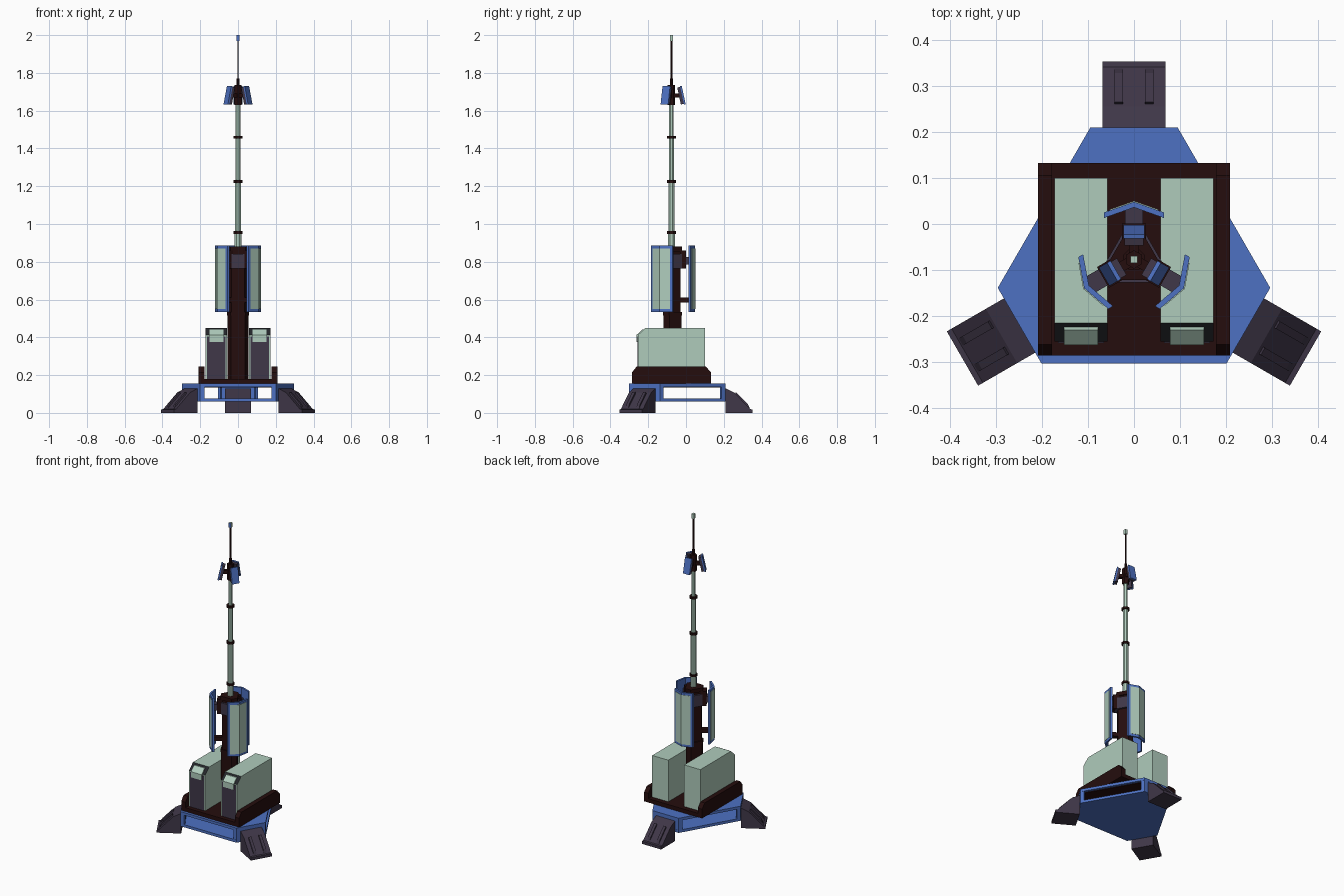
import bpy, bmesh, math
from mathutils import Matrix, Vector

if "Cube" in bpy.data.objects:
    bpy.data.objects.remove(bpy.data.objects["Cube"])


def material(name, r, g, b):
    m = bpy.data.materials.new(name)
    m.use_nodes = True
    m.diffuse_color = (r, g, b, 1)
    m.node_tree.nodes["Principled BSDF"].inputs["Base Color"].default_value = (r, g, b, 1)
    return m


BLUE = material("blue", .075, .165, .54)
MINT = material("mint", .43, .60, .50)
BROWN = material("dark_brown", .018, .004, .004)
PURPLE = material("dark_purple", .05, .038, .065)
CHARCOAL = material("charcoal", .018, .02, .024)
AXIS = Vector((0, -.077, 0))


def finish(name, bm, mats, matrix=None, rule=None):
    if matrix:
        bm.transform(matrix)
    bmesh.ops.recalc_face_normals(bm, faces=bm.faces)
    if rule:
        for f in bm.faces:
            f.material_index = rule(f)
    me = bpy.data.meshes.new(name)
    bm.to_mesh(me)
    bm.free()
    for m in mats:
        me.materials.append(m)
    ob = bpy.data.objects.new(name, me)
    bpy.context.collection.objects.link(ob)
    return ob


def prism(name, pts, lo, hi, mat, along="z", matrix=None, rule=None, extra=()):
    """Extrude a 2D outline along z, or a (y, z) outline along x."""
    place = (lambda p, h: (p[0], p[1], h)) if along == "z" else (lambda p, h: (h, p[0], p[1]))
    bm = bmesh.new()
    a = [bm.verts.new(place(p, lo)) for p in pts]
    b = [bm.verts.new(place(p, hi)) for p in pts]
    bm.faces.new(a)
    bm.faces.new(b)
    for i in range(len(pts)):
        j = (i + 1) % len(pts)
        bm.faces.new((a[i], a[j], b[j], b[i]))
    return finish(name, bm, [mat, *extra], matrix, rule)


def box(name, x, y, z, mat, matrix=None, rule=None, extra=()):
    outline = [(x[0], y[0]), (x[1], y[0]), (x[1], y[1]), (x[0], y[1])]
    return prism(name, outline, z[0], z[1], mat, "z", matrix, rule, extra)


def tube(name, radius, z0, z1, mat, sides=8):
    pts = [(radius * math.cos((i + .5) * math.tau / sides),
            radius * math.sin((i + .5) * math.tau / sides)) for i in range(sides)]
    return prism(name, pts, z0, z1, mat, "z", Matrix.Translation(AXIS))


def turned(k):
    """Frame around the mast axis with +y pointing outwards to arm k."""
    return Matrix.Translation(AXIS) @ Matrix.Rotation(k * math.tau / 3, 4, "Z")


def tri_hex(scale):
    """Triangle with cut corners, short sides facing the three arms."""
    pts = []
    for k in range(3):
        rot = Matrix.Rotation(k * math.tau / 3, 2)
        pts += [tuple(rot @ Vector((s * .313 * scale, .95 * scale))) for s in (1, -1)]
    return pts


centre = Matrix.Translation(AXIS)

# Hollow base frame
prism("base_floor", tri_hex(.302), .06, .077, BLUE, matrix=centre)
prism("base_roof", tri_hex(.302), .138, .155, BLUE, matrix=centre)
prism("base_ceiling", tri_hex(.28), .134, .138, BROWN, matrix=centre)
for k in range(3):
    m = turned(k)
    box("base_corner_wall", (-.094, .094), (.270, .286), (.077, .138), BLUE, m)
    box("base_corner_inner_plate", (-.068, .068), (.262, .270), (.077, .128), PURPLE, m)
    for s in (-1, 1):
        post = [(s * .0945, .2865), (s * .106, .266), (s * .092, .258), (s * .08, .2865)]
        prism("base_post", post, .077, .138, BLUE, matrix=m)

    # Outrigger foot with two raised ribs
    foot = [(.286, 0), (.286, .13), (.332, .108), (.418, .02), (.43, .018), (.43, 0)]
    prism("outrigger_foot", foot, -.068, .068, PURPLE, "x", m)
    for s in (-1, 1):
        rib = [(.336, .098), (.342, .11), (.405, .046), (.418, .016)]
        prism("foot_rib", rib, s * .033 - .009, s * .033 + .009, PURPLE, "x", m)

# Equipment deck with side rails
box("deck", (-.208, .208), (-.285, .132), (.155, .18), BROWN)
rail = [(-.285, .155), (.132, .155), (.132, .215), (.105, .245), (-.262, .245), (-.285, .215)]
for s in (-1, 1):
    prism("deck_rail", rail, s * .178, s * .208, BROWN, "x")

    # Cabinet with sloped front edge, dark front and wrapped hatch
    mid = s * .115
    cabinet = [(-.255, .18), (.10, .18), (.10, .45), (-.215, .45), (-.255, .412)]
    prism("cabinet", cabinet, mid - .058, mid + .058, MINT, "x",
          rule=lambda f: 1 if f.normal.y < -.5 and f.normal.z > .3 else 0, extra=[CHARCOAL])
    box("cabinet_front", (mid - .05, mid + .05), (-.258, -.254), (.18, .405), PURPLE)
    hatch = [(-.256, .375), (-.263, .375), (-.263, .412), (-.23, .442), (-.223, .442), (-.254, .412)]
    prism("cabinet_hatch", hatch, mid - .037, mid + .037, MINT, "x")

# Mast column
prism("mast_column", tri_hex(.056), .18, .535, BROWN, matrix=centre)
prism("mast_upper_column", tri_hex(.05), .535, .87, BROWN, matrix=centre)
prism("mast_foot_collar", tri_hex(.06), .515, .535, BROWN, matrix=centre)
prism("mast_clamp", tri_hex(.067), .765, .84, PURPLE, matrix=centre)
prism("mast_cap", tri_hex(.06), .855, .88, BROWN, matrix=centre)


def panel(name, half, rise, z0, z1, r0, thick, mat, m):
    """Bent plate with its crease pointing outwards."""
    pts = [(-half, r0), (0, r0 + rise), (half, r0),
           (half, r0 - thick), (0, r0 + rise - thick), (-half, r0 - thick)]
    prism(name, pts, z0, z1, mat, matrix=m)


# Three bent antenna panels on brackets
for k in range(3):
    m = turned(k)
    panel("panel_shell", .065, .023, .535, .885, .102, .012, BLUE, m)
    panel("panel_face", .053, .0188, .55, .87, .1085, .004, MINT, m)
    box("panel_bracket", (-.026, .026), (.045, .078), (.765, .86), BROWN, m)
    box("panel_arm", (-.02, .02), (.07, .115), (.785, .825), PURPLE, m)
    box("panel_lower_arm", (-.015, .015), (.03, .115), (.585, .61), BROWN, m)

# Telescopic pole and its collars
for r, z0, z1 in ((.019, .88, .955), (.017, .955, 1.225), (.015, 1.225, 1.46), (.013, 1.46, 1.64)):
    tube("pole_section", r, z0, z1, MINT)
for z in (.955, 1.225, 1.46):
    tube("pole_collar", .025, z - .007, z + .007, BROWN)

# Sensor head with three tilted units
tube("head_core", .02, 1.63, 1.735, BROWN, 6)
for k in range(3):
    m = turned(k)
    tilt = m @ Matrix.Translation((0, .052, 1.68)) @ Matrix.Rotation(math.radians(12), 4, "X")
    box("sensor_back", (-.021, .021), (-.012, .004), (-.046, .046), PURPLE, tilt)
    box("sensor_front", (-.023, .023), (.004, .013), (-.05, .05), BLUE, tilt)
    box("sensor_arm", (-.011, .011), (.01, .048), (1.67, 1.692), BROWN, m)

# Whip aerial with two-colour tip
tube("aerial_base", .008, 1.735, 1.77, BROWN)
tube("aerial_rod", .0045, 1.77, 1.975, BROWN, 6)
box("aerial_tip", (-.008, .008), (-.008, .008), (1.97, 2), MINT, centre,
    lambda f: 1 if f.normal.y < -.5 else 0, [BLUE])
